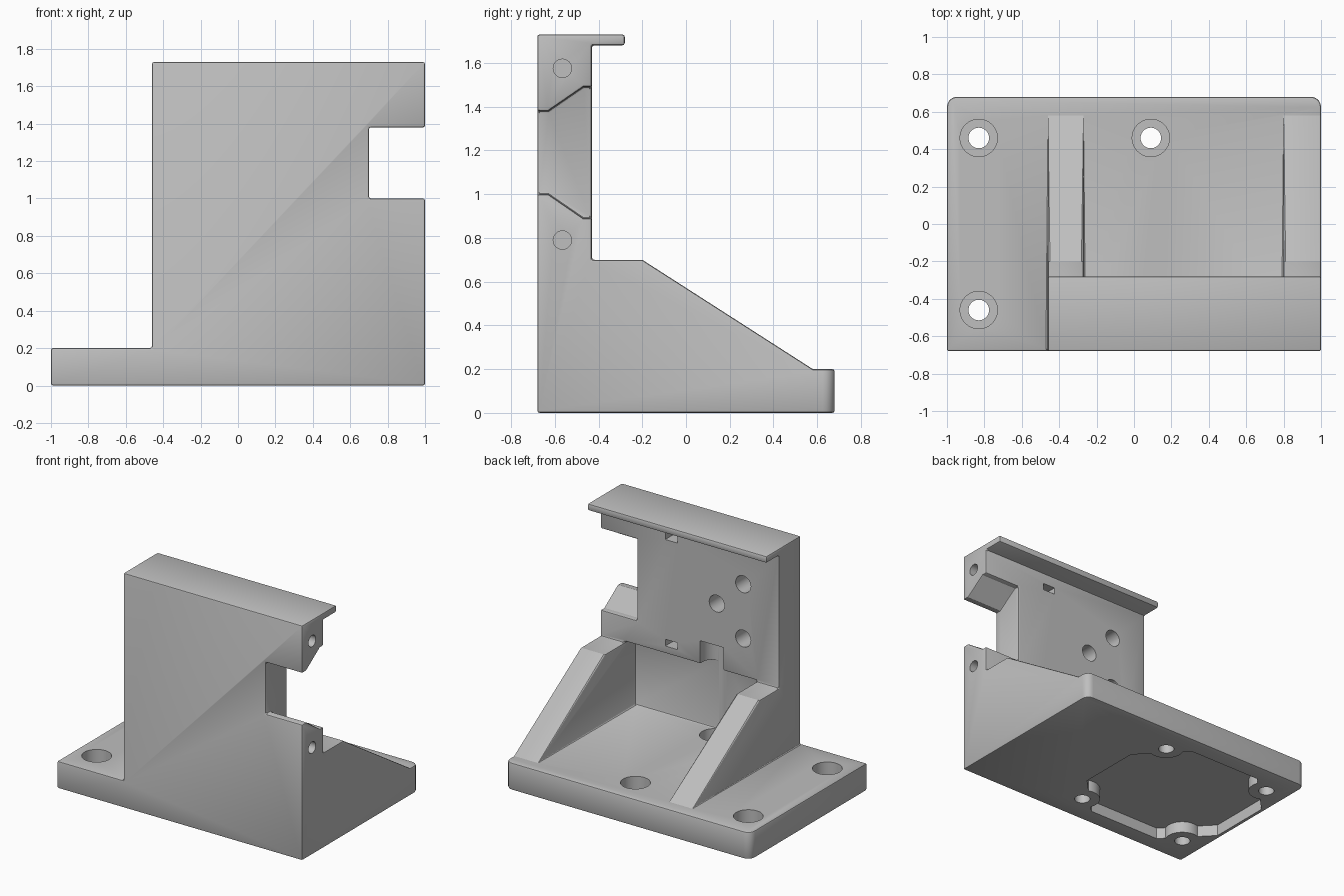
import bpy, bmesh, math
from mathutils import Matrix, Vector

if "Cube" in bpy.data.objects:
    bpy.data.objects.remove(bpy.data.objects["Cube"], do_unlink=True)

grey = bpy.data.materials.new("plain grey")
grey.use_nodes = True
colour = (0.52, 0.52, 0.52, 1)
grey.diffuse_color = colour
grey.node_tree.nodes["Principled BSDF"].inputs["Base Color"].default_value = colour


def make_object(name, bm):
    bmesh.ops.recalc_face_normals(bm, faces=bm.faces)
    mesh = bpy.data.meshes.new(name)
    bm.to_mesh(mesh)
    bm.free()
    mesh.materials.append(grey)
    obj = bpy.data.objects.new(name, mesh)
    bpy.context.collection.objects.link(obj)
    return obj


def extrude(name, points, vector):
    """Prism from a closed 3D outline."""
    bm = bmesh.new()
    face = bm.faces.new([bm.verts.new(p) for p in points])
    out = bmesh.ops.extrude_face_region(bm, geom=[face])
    moved = [g for g in out["geom"] if isinstance(g, bmesh.types.BMVert)]
    bmesh.ops.translate(bm, verts=moved, vec=vector)
    return make_object(name, bm)


def side_prism(name, outline, x0, x1):
    return extrude(name, [(x0, y, z) for y, z in outline], (x1 - x0, 0, 0))


def box(name, x0, x1, y0, y1, z0, z1):
    return side_prism(name, [(y0, z0), (y1, z0), (y1, z1), (y0, z1)], x0, x1)


def cylinder(name, start, end, radius):
    a, b = Vector(start), Vector(end)
    turn = (b - a).to_track_quat('Z', 'Y').to_matrix().to_4x4()
    bm = bmesh.new()
    bmesh.ops.create_cone(bm, cap_ends=True, segments=40, radius1=radius, radius2=radius,
                          depth=(b - a).length,
                          matrix=Matrix.Translation((a + b) / 2) @ turn)
    return make_object(name, bm)


def apply_modifier(obj, mod):
    bpy.ops.object.select_all(action='DESELECT')
    obj.select_set(True)
    bpy.context.view_layer.objects.active = obj
    bpy.ops.object.modifier_apply(modifier=mod.name)


def cut(obj, cutter):
    cutter.hide_render = True
    mod = obj.modifiers.new("cut", 'BOOLEAN')
    mod.operation = 'DIFFERENCE'
    mod.solver = 'EXACT'
    mod.object = cutter
    apply_modifier(obj, mod)
    bpy.data.objects.remove(cutter, do_unlink=True)


# Body: side profile of plate, gusset, upright and top lip
profile = [(-.68, 0), (.68, 0), (.68, .2), (.58, .2), (-.2, .7), (-.43, .7),
           (-.43, 1.68), (-.28, 1.68), (-.28, 1.73), (-.68, 1.73)]
body = side_prism("mounting_bracket", profile, -1, 1)

# Rounded rear plate corners
bm = bmesh.new()
bm.from_mesh(body.data)
for sign in (-1, 1):
    corner = [e for e in bm.edges
              if all(abs(v.co.x - sign) < .001 and abs(v.co.y - .68) < .001 for v in e.verts)]
    bmesh.ops.bevel(bm, geom=corner, offset=.055, segments=5, profile=.5, affect='EDGES')
bm.to_mesh(body.data)
bm.free()

# Clear the space beside the upright, between the gussets, and the side notch
cut(body, box("side_clearance", -1.2, -.46, -1, 1, .2, 2))
cut(body, box("gusset_gap", -.27, .8, -.555, 1, .2, .71))
notch = [(-.8, 1), (-.63, 1), (-.47, .89), (-.3, .89),
         (-.3, 1.49), (-.47, 1.49), (-.63, 1.38), (-.8, 1.38)]
cut(body, side_prism("side_notch", notch, .7, 1.2))

# Merge flat regions, then soften the outer edges
bm = bmesh.new()
bm.from_mesh(body.data)
bmesh.ops.remove_doubles(bm, verts=bm.verts, dist=.0001)
bmesh.ops.dissolve_limit(bm, angle_limit=math.radians(1), verts=bm.verts, edges=bm.edges)
bm.to_mesh(body.data)
bm.free()
bevel = body.modifiers.new("soft_edges", 'BEVEL')
bevel.width = .011
bevel.segments = 2
bevel.limit_method = 'ANGLE'
bevel.angle_limit = math.radians(40)
bevel.use_clamp_overlap = False
apply_modifier(body, bevel)

# Counterbored plate holes; the one under the upright needs a taller clearance
holes = [(x, y) for x in (-.83, .09) for y in (-.46, .46)]
for x, y in holes:
    top = .88 if x > 0 and y < 0 else .4
    cut(body, cylinder("counterbore", (x, y, .095), (x, y, top), .1))
    cut(body, cylinder("bolt_hole", (x, y, -.1), (x, y, .15), .055))

# Underside pocket: octagon scalloped around the bolt holes
octagon = [(.6, -.24), (.6, .24), (.3, .55), (-.3, .55),
           (-.6, .24), (-.6, -.24), (-.3, -.55), (.3, -.55)]
pocket = extrude("underside_pocket", [(x - .37, y, -.1) for x, y in octagon], (0, 0, .185))
for x, y in holes:
    cut(pocket, cylinder("scallop", (x, y, -.3), (x, y, .3), .125))
cut(body, pocket)

# Blind holes in the rear of the upright
for x, z in ((-.165, 1.39), (-.165, .99), (.05, 1.19)):
    cut(body, cylinder("rear_hole", (x, -.3, z), (x, -.6, z), .062))

# Side screw holes with their nut slots
for z in (.79, 1.575):
    cut(body, cylinder("side_screw_hole", (1.1, -.565, z), (.5, -.565, z), .042))
    cut(body, box("nut_slot", .37, .47, -.62, -.35, z - .025, z + .025))

bpy.ops.object.select_all(action='DESELECT')
body.select_set(True)
bpy.context.view_layer.objects.active = body
bpy.ops.object.shade_smooth_by_angle(angle=math.radians(25))
